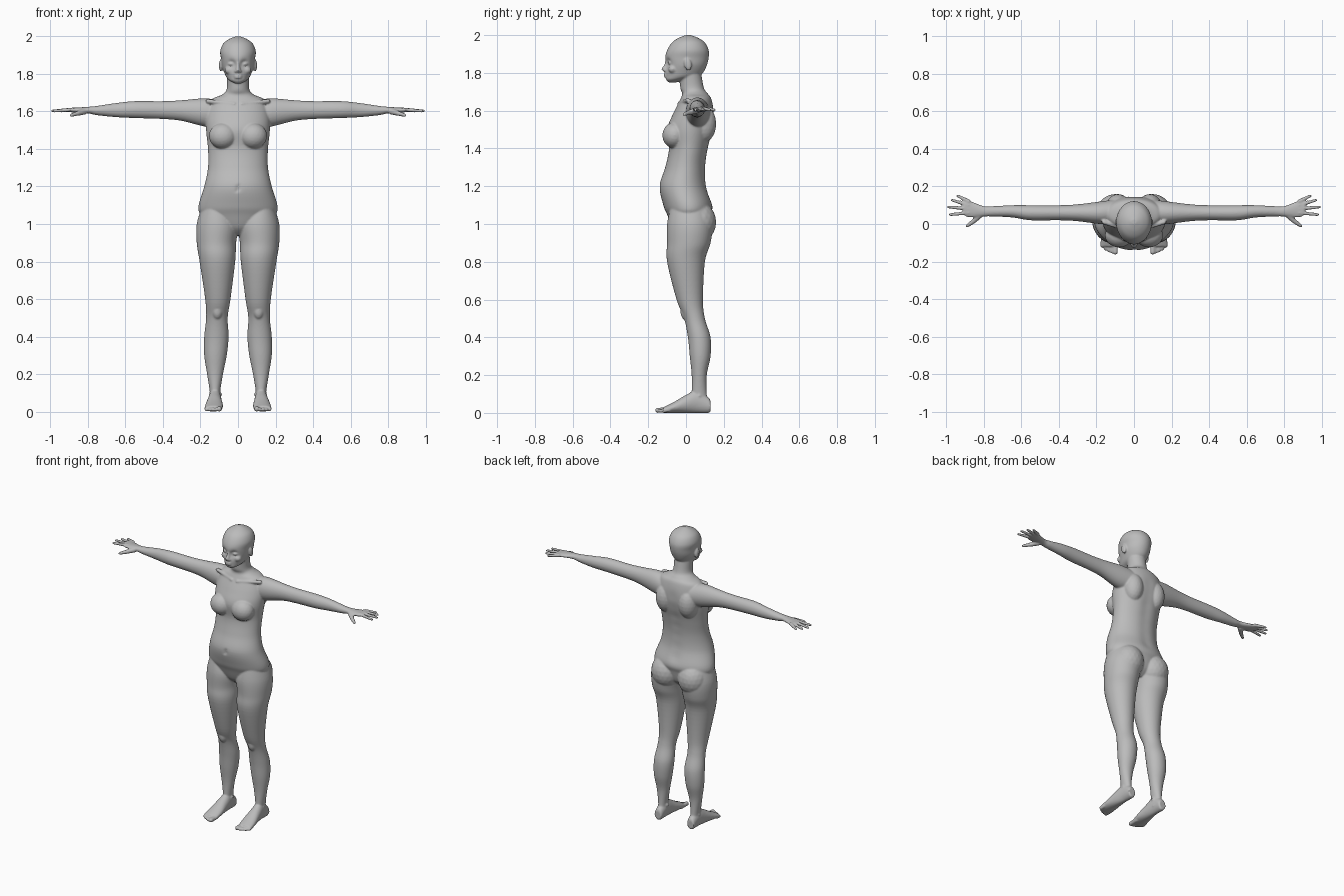
import bpy
import bmesh
import math
from mathutils import Matrix, Vector

if "Cube" in bpy.data.objects:
    bpy.data.objects.remove(bpy.data.objects["Cube"])

bm = bmesh.new()
ARM_LINE = 1.6


# Cross-sections: position along the part, then the extents across it
def level(height, inner, outer, front, back):
    return Vector((height, inner, outer, front, back))


def girth(height, half, front, back):
    return level(height, -half, half, front, back)


def cuff(reach, front, back, below, above):
    return Vector((reach, front, back, ARM_LINE - below, ARM_LINE + above))


def foot_slice(depth, inner, outer, bottom, top):
    return Vector((depth, inner, outer, bottom, top))


def spline(rows, steps):
    """Smoothly fill in extra sections between the given ones."""
    filled = []
    for i, (here, there) in enumerate(zip(rows, rows[1:])):
        before, after = rows[max(i - 1, 0)], rows[min(i + 2, len(rows) - 1)]
        leave, arrive, gap = (there - before) / 2, (after - here) / 2, there - here
        for k in range(steps):
            t = k / steps
            cubic = leave + arrive - 2 * gap
            square = 3 * gap - 2 * leave - arrive
            filled.append(here + t * (leave + t * (square + t * cubic)))
    return filled + [rows[-1]]


def loft(axis, rows, sides=48, steps=6):
    """Skin oval sections along the named axis and return the vertices."""
    rings = []
    for along, a_min, a_max, b_min, b_max in spline(rows, steps):
        ring = []
        for k in range(sides):
            angle = math.tau * k / sides
            a = (a_min + a_max + math.cos(angle) * (a_max - a_min)) / 2
            b = (b_min + b_max + math.sin(angle) * (b_max - b_min)) / 2
            place = {"x": (along, a, b), "y": (a, along, b), "z": (a, b, along)}
            ring.append(bm.verts.new(place[axis]))
        rings.append(ring)
    for low, high in zip(rings, rings[1:]):
        for k in range(sides):
            n = (k + 1) % sides
            bm.faces.new((low[k], low[n], high[n], high[k]))
    bm.faces.new(reversed(rings[0]))
    bm.faces.new(rings[-1])
    return [vert for ring in rings for vert in ring]


def blob(centre, radii, tilt=0):
    """Ellipsoid, tilted about the x axis."""
    matrix = (Matrix.Translation(centre) @ Matrix.Rotation(tilt, 4, "X")
              @ Matrix.Diagonal((*radii, 1)))
    bmesh.ops.create_icosphere(bm, subdivisions=3, radius=1, matrix=matrix)


def limb(start, end, start_radius, end_radius):
    """Tapered rod with round ends."""
    start, end = Vector(start), Vector(end)
    along = end - start
    turn = along.to_track_quat("Z", "Y").to_matrix().to_4x4()
    bmesh.ops.create_cone(bm, cap_ends=True, segments=16, depth=along.length,
                          radius1=start_radius, radius2=end_radius,
                          matrix=Matrix.Translation((start + end) / 2) @ turn)
    blob(start, [start_radius] * 3)
    blob(end, [end_radius] * 3)


def push(verts, centre, radius, offset):
    """Soft sculpted dent."""
    centre, offset = Vector(centre), Vector(offset)
    for vert in verts:
        vert.co += offset * math.exp(-((vert.co - centre).length / radius) ** 2)


# Leg from hip to ankle, with kneecap and ankle bones
loft("z", [
    level(height=1.1, inner=.05, outer=.19, front=-.08, back=.11),
    level(height=1, inner=0, outer=.22, front=-.1, back=.14),
    level(height=.9, inner=.01, outer=.22, front=-.1, back=.13),
    level(height=.8, inner=.015, outer=.205, front=-.1, back=.1),
    level(height=.6, inner=.04, outer=.175, front=-.05, back=.09),
    level(height=.5, inner=.055, outer=.17, front=-.01, back=.1),
    level(height=.4, inner=.05, outer=.18, front=.01, back=.13),
    level(height=.3, inner=.06, outer=.18, front=.02, back=.13),
    level(height=.2, inner=.08, outer=.165, front=.03, back=.11),
    level(height=.1, inner=.095, outer=.15, front=.03, back=.11),
    level(height=.04, inner=.09, outer=.15, front=.03, back=.12),
])
blob(centre=(.11, 0, .54), radii=(.03, .03, .05))
blob(centre=(.12, .07, .09), radii=(.035, .02, .02))

# Foot and toes
loft("y", [
    foot_slice(depth=.13, inner=.1, outer=.15, bottom=.01, top=.06),
    foot_slice(depth=.12, inner=.095, outer=.15, bottom=0, top=.08),
    foot_slice(depth=.06, inner=.09, outer=.155, bottom=0, top=.12),
    foot_slice(depth=0, inner=.085, outer=.165, bottom=0, top=.095),
    foot_slice(depth=-.06, inner=.08, outer=.175, bottom=0, top=.06),
    foot_slice(depth=-.12, inner=.085, outer=.18, bottom=0, top=.03),
])
for toe in range(5):
    radius = .01 if toe else .014
    x, tip = .1 + .017 * toe, -.15 + .002 * toe ** 2
    limb((x, -.09, .015), (x, tip, radius), radius, radius)

# Arm from shoulder to palm
loft("x", [
    cuff(reach=.1, front=0, back=.13, below=.09, above=.06),
    cuff(reach=.18, front=0, back=.12, below=.08, above=.07),
    cuff(reach=.3, front=.015, back=.105, below=.05, above=.06),
    cuff(reach=.4, front=.02, back=.1, below=.04, above=.055),
    cuff(reach=.55, front=.02, back=.1, below=.035, above=.055),
    cuff(reach=.65, front=.035, back=.1, below=.03, above=.045),
    cuff(reach=.75, front=.04, back=.095, below=.02, above=.03),
    cuff(reach=.8, front=.04, back=.095, below=.01, above=.025),
    cuff(reach=.88, front=.035, back=.125, below=.005, above=.02),
    cuff(reach=.91, front=.05, back=.12, below=0, above=.02),
])

# Fingers fan out from the palm, thumb drops forward
for spread, length in ((.5, .06), (.3, .09), (.1, .11), (-.1, .1)):
    knuckle = Vector((.88, .07 + spread / 10, ARM_LINE + .01))
    limb(knuckle, knuckle + Vector((length, length * spread, -.007)), .011, .008)
thumb = [Vector((.82, .05, ARM_LINE)), Vector((.855, .015, 1.59)), Vector((.89, -.01, 1.58))]
limb(thumb[0], thumb[1], .017, .013)
limb(thumb[1], thumb[2], .013, .009)

# Bust, buttock, shoulder blade and collarbone
blob(centre=(.08, -.06, 1.47), radii=(.075, .065, .07), tilt=-.15)
blob(centre=(.1, .06, 1.01), radii=(.1, .1, .11))
blob(centre=(.085, .09, 1.53), radii=(.065, .07, .1))
limb((.02, -.035, 1.64), (.16, .01, 1.655), .01, .012)

# Ear, eyelid, cheek and nostril
blob(centre=(.092, .01, 1.845), radii=(.01, .02, .033), tilt=.2)
blob(centre=(.035, -.083, 1.853), radii=(.018, .013, .01))
blob(centre=(.045, -.07, 1.82), radii=(.026, .024, .022))
blob(centre=(.012, -.11, 1.814), radii=(.008, .01, .007))

# Other side of every paired part
paired = bm.verts[:] + bm.edges[:] + bm.faces[:]
for item in bmesh.ops.duplicate(bm, geom=paired)["geom"]:
    if isinstance(item, bmesh.types.BMVert):
        item.co.x = -item.co.x

# Torso and neck, with spine groove and navel
torso = loft("z", [
    girth(height=.94, half=.04, front=-.03, back=.07),
    girth(height=.98, half=.14, front=-.07, back=.11),
    girth(height=1.05, half=.2, front=-.1, back=.13),
    girth(height=1.1, half=.21, front=-.12, back=.14),
    girth(height=1.2, half=.18, front=-.14, back=.11),
    girth(height=1.3, half=.16, front=-.11, back=.105),
    girth(height=1.4, half=.16, front=-.09, back=.12),
    girth(height=1.5, half=.17, front=-.1, back=.145),
    girth(height=1.58, half=.17, front=-.07, back=.15),
    girth(height=1.66, half=.145, front=-.03, back=.135),
    girth(height=1.69, half=.085, front=-.02, back=.115),
    girth(height=1.72, half=.06, front=-.03, back=.095),
    girth(height=1.8, half=.06, front=-.035, back=.08),
], sides=64)
for step in range(7):
    push(torso, (0, .13, 1.15 + .07 * step), radius=.04, offset=(0, -.007, 0))
push(torso, (0, -.14, 1.19), radius=.012, offset=(0, .012, 0))

# Head, with eye sockets and a dip under the lips
head = loft("z", [
    girth(height=1.75, half=.02, front=-.095, back=-.05),
    girth(height=1.765, half=.045, front=-.11, back=0),
    girth(height=1.78, half=.06, front=-.11, back=.06),
    girth(height=1.8, half=.07, front=-.11, back=.09),
    girth(height=1.84, half=.085, front=-.105, back=.11),
    girth(height=1.88, half=.09, front=-.11, back=.12),
    girth(height=1.92, half=.095, front=-.1, back=.12),
    girth(height=1.96, half=.08, front=-.075, back=.1),
    girth(height=1.985, half=.05, front=-.04, back=.065),
    girth(height=2, half=.015, front=0, back=.025),
], sides=72)
for side in (-1, 1):
    push(head, (side * .035, -.1, 1.855), radius=.021, offset=(0, .017, 0))
push(head, (0, -.11, 1.775), radius=.02, offset=(0, .006, 0))

# Nose and lips
loft("z", [
    girth(height=1.87, half=.01, front=-.108, back=-.08),
    girth(height=1.845, half=.01, front=-.115, back=-.08),
    girth(height=1.82, half=.014, front=-.13, back=-.08),
    girth(height=1.806, half=.01, front=-.116, back=-.08),
], sides=20)
for lip in (1.793, 1.781):
    blob(centre=(0, -.106, lip), radii=(.022, .011, .006))

bmesh.ops.recalc_face_normals(bm, faces=bm.faces[:])
mesh = bpy.data.meshes.new("body")
bm.to_mesh(mesh)
bm.free()
body = bpy.data.objects.new("body", mesh)
bpy.context.collection.objects.link(body)

# Fuse the parts into one smooth skin
remesh = body.modifiers.new("fuse", "REMESH")
remesh.mode = "VOXEL"
remesh.voxel_size = .005
remesh.use_smooth_shade = True
soften = body.modifiers.new("soften", "SMOOTH")
soften.iterations = 5

grey = bpy.data.materials.new("plain grey")
grey.use_nodes = True
grey.diffuse_color = (.5, .5, .5, 1)
grey.node_tree.nodes["Principled BSDF"].inputs["Base Color"].default_value = grey.diffuse_color
mesh.materials.append(grey)
